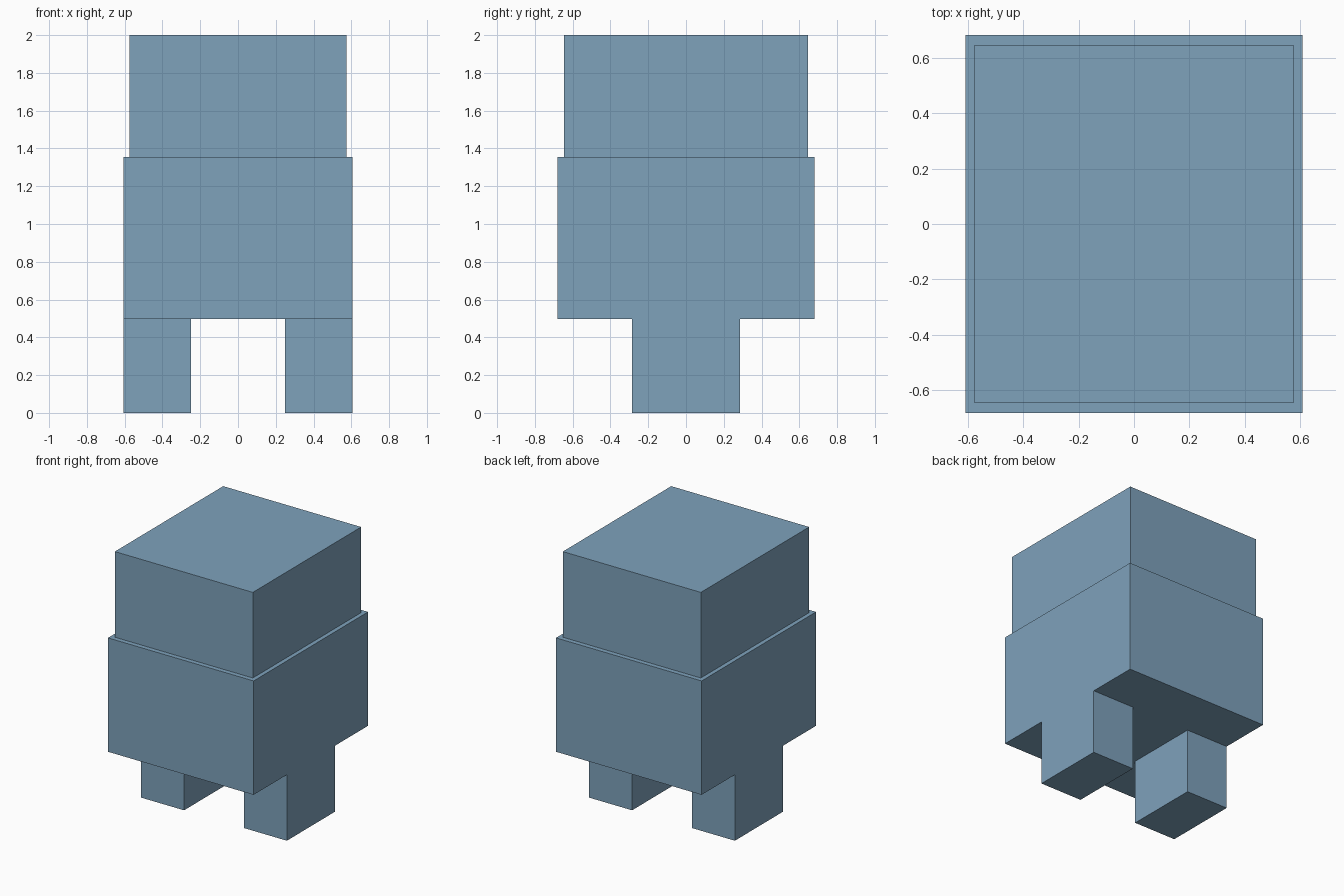
import bpy

if "Cube" in bpy.data.objects:
    bpy.data.objects.remove(bpy.data.objects["Cube"])

blue = bpy.data.materials.new("dusty_blue")
blue.diffuse_color = (0.21, 0.36, 0.50, 1.0)
blue.use_nodes = True
blue.node_tree.nodes["Principled BSDF"].inputs["Base Color"].default_value = blue.diffuse_color


def box(name, x, y, z):
    """Box spanning the (min, max) ranges along each axis."""
    spans = (x, y, z)
    bpy.ops.mesh.primitive_cube_add(size=1, location=[(a + b) / 2 for a, b in spans])
    obj = bpy.context.object
    obj.name = name
    obj.scale = [b - a for a, b in spans]
    bpy.ops.object.transform_apply(location=False, rotation=False, scale=True)
    obj.data.materials.append(blue)
    return obj


# Wide body with a slightly narrower head on top
box("body", (-0.607, 0.607), (-0.681, 0.681), (0.497, 1.355))
box("head", (-0.575, 0.575), (-0.645, 0.645), (1.355, 2.0))

# Two legs flush with the sides of the body
box("right_leg", (0.25, 0.607), (-0.285, 0.285), (0.0, 0.497))
box("left_leg", (-0.607, -0.25), (-0.285, 0.285), (0.0, 0.497))
